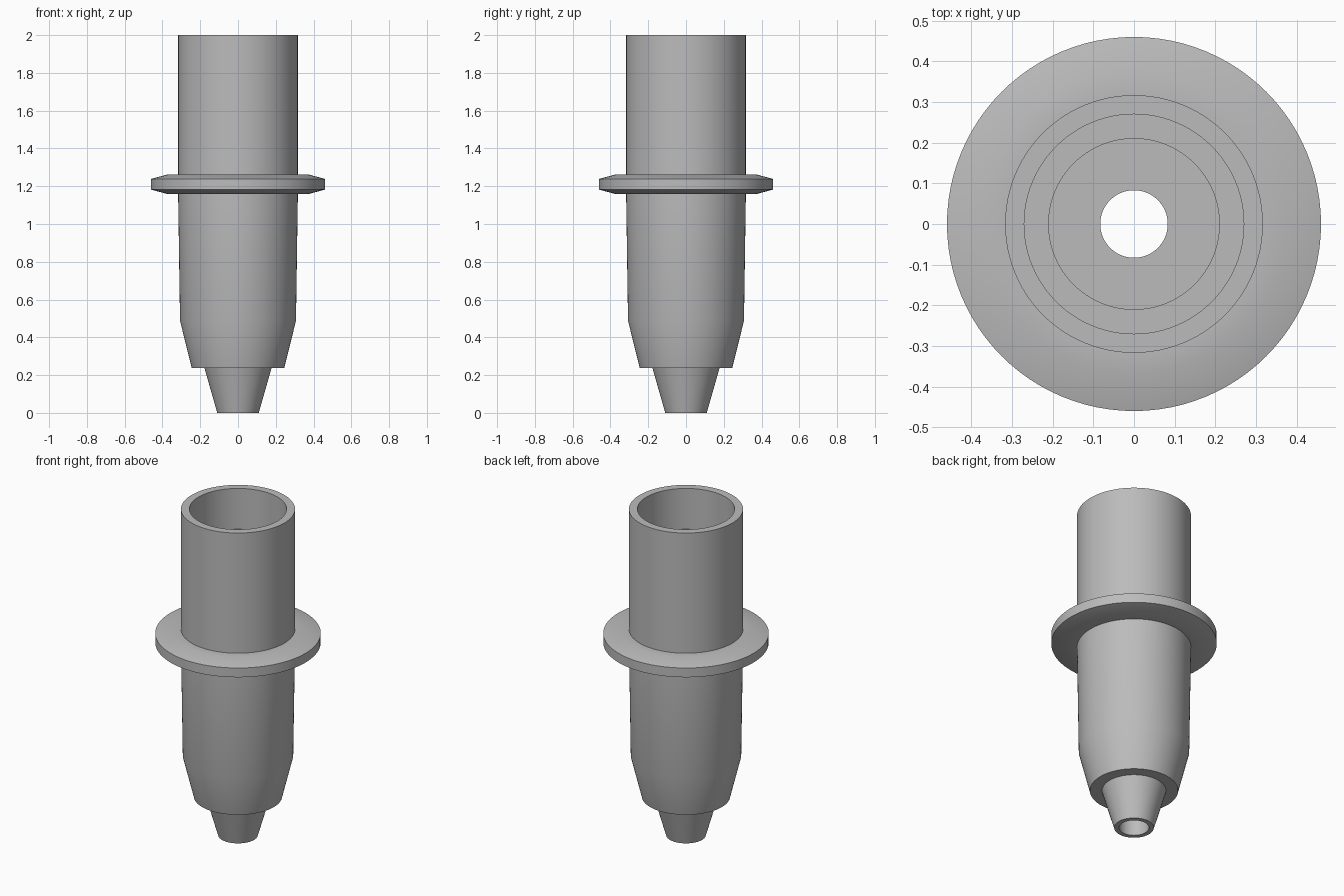
import bpy, math

cube = bpy.data.objects.get("Cube")
if cube:
    bpy.data.objects.remove(cube)

SIDES = 96

grey = bpy.data.materials.new("plain grey")
grey.use_nodes = True
colour = (0.5, 0.5, 0.5, 1)
grey.diffuse_color = colour
grey.node_tree.nodes["Principled BSDF"].inputs["Base Color"].default_value = colour


def lathe(name, profile):
    """Turn a closed (radius, height) outline, listed anticlockwise, around z."""
    n = len(profile)
    verts, faces = [], []
    for s in range(SIDES):
        a = math.tau * s / SIDES
        verts += [(r * math.cos(a), r * math.sin(a), z) for r, z in profile]
        t = (s + 1) % SIDES
        for i in range(n):
            j = (i + 1) % n
            faces.append((s * n + i, t * n + i, t * n + j, s * n + j))
    mesh = bpy.data.meshes.new(name)
    mesh.from_pydata(verts, [], faces)
    mesh.materials.append(grey)
    obj = bpy.data.objects.new(name, mesh)
    bpy.context.collection.objects.link(obj)
    bpy.ops.object.select_all(action='DESELECT')
    obj.select_set(True)
    bpy.context.view_layer.objects.active = obj
    bpy.ops.object.shade_smooth_by_angle(angle=math.radians(30))
    return obj


# One hollow turned piece: outside going up, then the stepped bore going down
lathe("nozzle_body", [
    # tapered tip and shoulder
    (0.083, 0), (0.11, 0), (0.178, 0.238), (0.245, 0.238),
    # lower barrel
    (0.307, 0.488), (0.317, 1.158),
    # bevelled collar
    (0.37, 1.158), (0.46, 1.182), (0.46, 1.239), (0.37, 1.263), (0.317, 1.263),
    # upper tube and rim
    (0.317, 2), (0.27, 2),
    # socket ledge, main bore and floor
    (0.27, 1.75), (0.21, 1.75), (0.21, 0.3), (0.083, 0.3),
])
